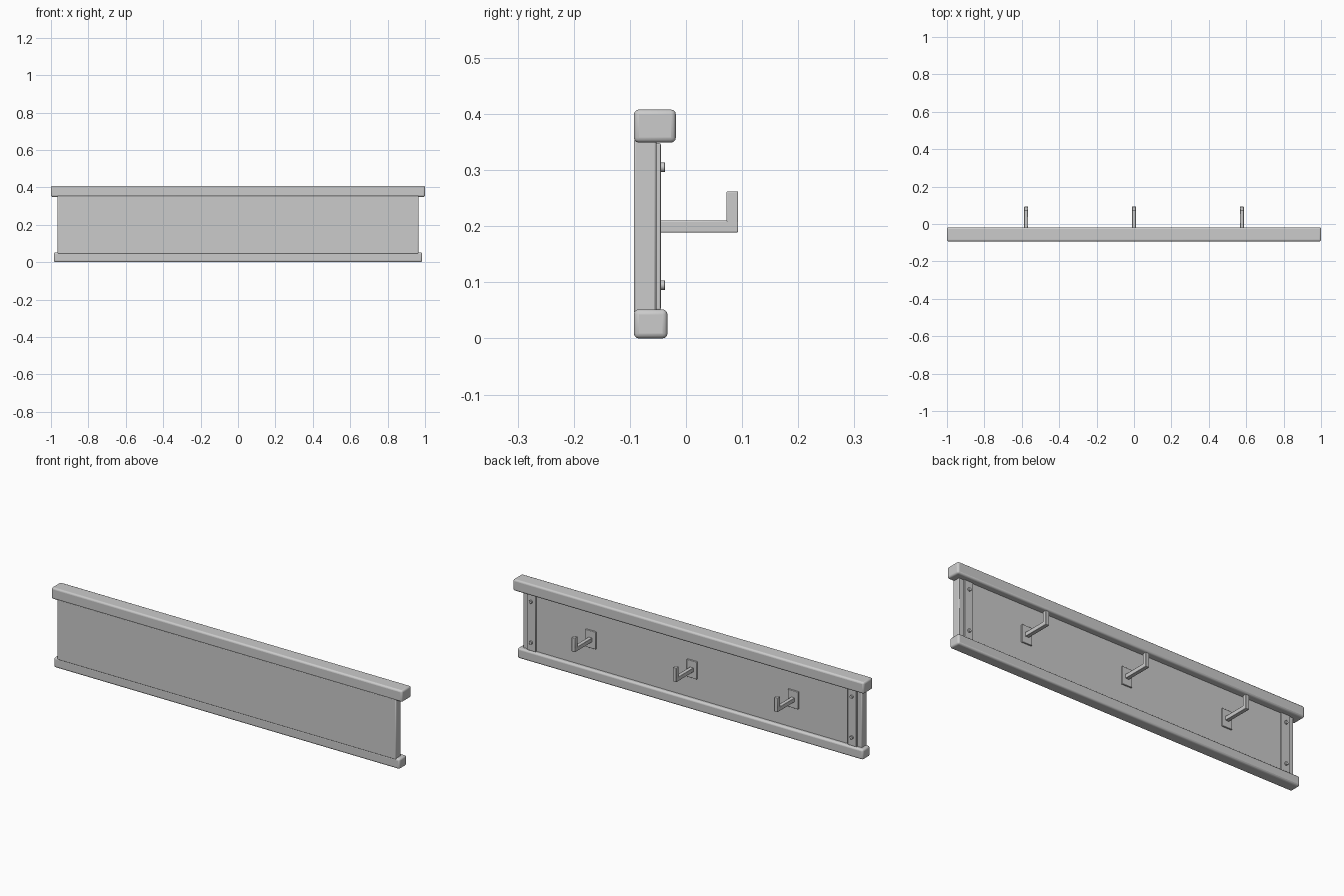
import bpy
import math

if "Cube" in bpy.data.objects:
    bpy.data.objects.remove(bpy.data.objects["Cube"])


def finish(ob, bevel, segments):
    if bevel:
        mod = ob.modifiers.new("bevel", 'BEVEL')
        mod.width = bevel
        mod.segments = segments
        mod.limit_method = 'ANGLE'
    bpy.ops.object.shade_smooth_by_angle(angle=math.radians(35))


def box(name, x, y, z, bevel=0.003, segments=2):
    """Box from (min, max) ranges on each axis."""
    bpy.ops.mesh.primitive_cube_add(size=1, location=[sum(r) / 2 for r in (x, y, z)])
    ob = bpy.context.object
    ob.name = name
    ob.scale = [r[1] - r[0] for r in (x, y, z)]
    bpy.ops.object.transform_apply(location=False, rotation=False, scale=True)
    finish(ob, bevel, segments)
    return ob


# Back board and the two rails
box("board", (-0.965, 0.965), (-0.093, -0.053), (0.045, 0.355), 0.004)
box("top_rail", (-1, 1), (-0.093, -0.018), (0.349, 0.408), 0.009, 3)
box("bottom_rail", (-0.985, 0.985), (-0.093, -0.033), (0, 0.052), 0.009, 3)

# End strips with screws
for side, s in (("left", -1), ("right", 1)):
    box(side + "_strip", sorted((s * 0.889, s * 0.939)), (-0.056, -0.045),
        (0.051, 0.348), 0.002)
    for level, z in (("lower", 0.095), ("upper", 0.305)):
        bpy.ops.mesh.primitive_cylinder_add(
            vertices=16, radius=0.0085, depth=0.012,
            location=(s * 0.914, -0.043, z), rotation=(math.pi / 2, 0, 0))
        ob = bpy.context.object
        ob.name = f"{side}_{level}_screw"
        finish(ob, 0.001, 1)

# Hooks with mounting plates
for i, x in enumerate((-0.577, 0, 0.577), 1):
    box(f"hook_plate_{i}", (x - 0.029, x + 0.029), (-0.056, -0.046), (0.155, 0.245), 0.002)
    box(f"hook_arm_{i}", (x - 0.01, x + 0.01), (-0.05, 0.093), (0.189, 0.21), 0.002)
    box(f"hook_tip_{i}", (x - 0.01, x + 0.01), (0.072, 0.093), (0.19, 0.262), 0.002)
